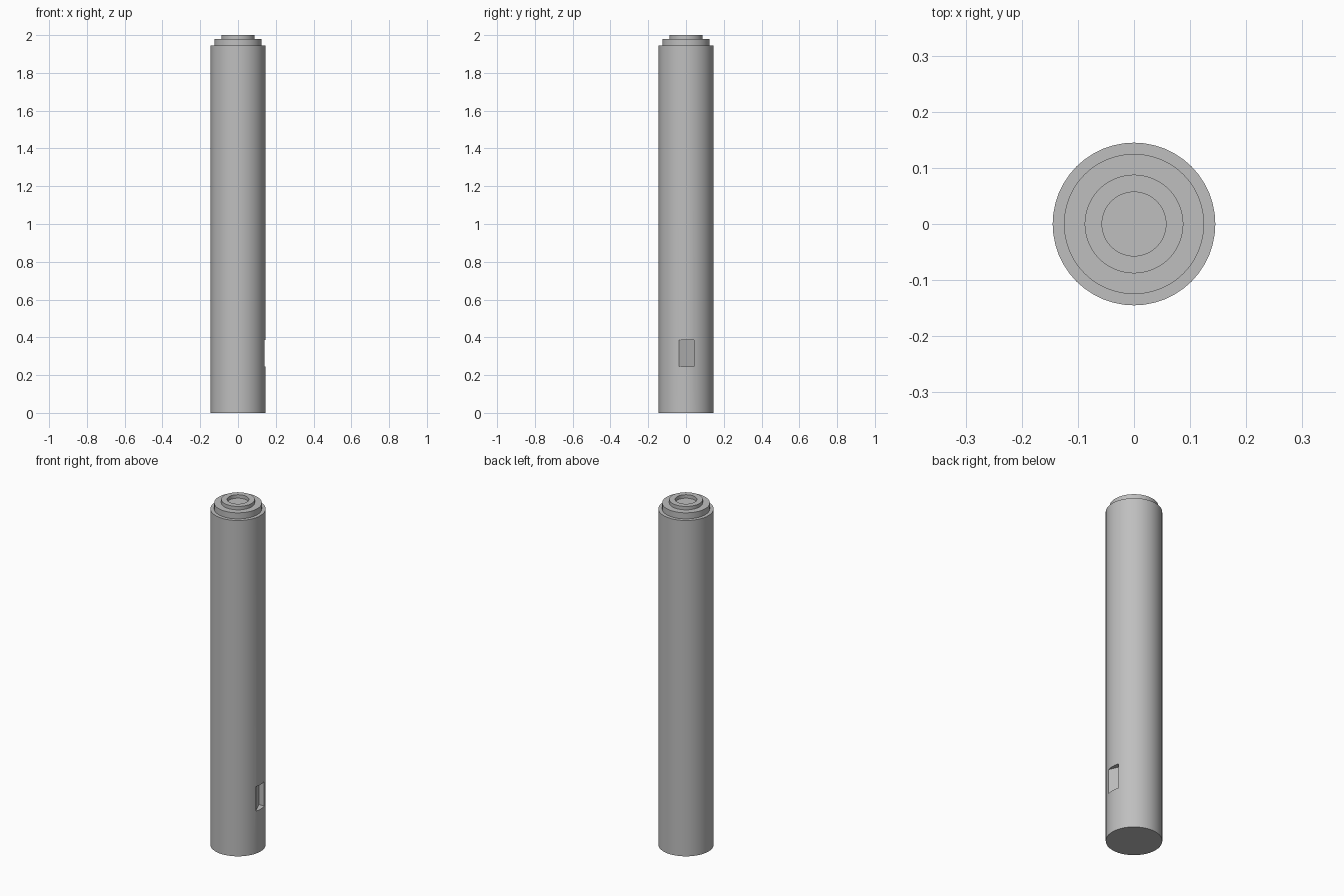
import bpy, bmesh, math

cube = bpy.data.objects.get("Cube")
if cube:
    bpy.data.objects.remove(cube, do_unlink=True)

SEGMENTS = 48

grey = bpy.data.materials.new("satin grey")
grey.use_nodes = True
colour = (0.52, 0.52, 0.52, 1)
grey.diffuse_color = colour
grey.node_tree.nodes["Principled BSDF"].inputs["Base Color"].default_value = colour


def new_object(name, bm):
    bmesh.ops.recalc_face_normals(bm, faces=bm.faces)
    mesh = bpy.data.meshes.new(name)
    bm.to_mesh(mesh)
    bm.free()
    mesh.materials.append(grey)
    obj = bpy.data.objects.new(name, mesh)
    bpy.context.collection.objects.link(obj)
    return obj


def lathe(name, profile):
    """Closed solid of revolution from (radius, height) points."""
    bm = bmesh.new()
    rings = []
    for r, z in profile:
        rings.append([bm.verts.new((r * math.cos(a), r * math.sin(a), z))
                      for a in (math.tau * i / SEGMENTS for i in range(SEGMENTS))])
    for low, high in zip(rings, rings[1:]):
        for i in range(SEGMENTS):
            j = (i + 1) % SEGMENTS
            bm.faces.new((low[i], low[j], high[j], high[i]))
    bm.faces.new(rings[0])
    bm.faces.new(rings[-1])
    return new_object(name, bm)


def prism(name, outline, bottom, top):
    """Upright solid from an (x, y) outline."""
    bm = bmesh.new()
    face = bm.faces.new([bm.verts.new((x, y, bottom)) for x, y in outline])
    out = bmesh.ops.extrude_face_region(bm, geom=[face])
    for v in out["geom"]:
        if isinstance(v, bmesh.types.BMVert):
            v.co.z = top
    return new_object(name, bm)


# Stepped tube with a shallow socket in its top
body = lathe("stepped_tube", [
    (0.145, 0), (0.145, 1.945), (0.125, 1.945), (0.125, 1.98),
    (0.088, 1.98), (0.088, 2.0), (0.057, 2.0), (0.057, 1.98)])

# Slanted pocket low on the left side
cutter = prism("pocket_cutter", [
    (0.142, -0.042), (0.2, -0.042), (0.2, 0.042), (0.105, 0.042)], 0.245, 0.387)
cutter.hide_render = True
cutter.hide_set(True)

cut = body.modifiers.new("pocket", 'BOOLEAN')
cut.operation = 'DIFFERENCE'
cut.solver = 'EXACT'
cut.object = cutter

# Bake the pocket and remove the helper
bpy.context.view_layer.update()
depsgraph = bpy.context.evaluated_depsgraph_get()
body_mesh = bpy.data.meshes.new_from_object(body.evaluated_get(depsgraph))
body.modifiers.clear()
body.data = body_mesh
bpy.data.objects.remove(cutter, do_unlink=True)

# Smooth the round walls, keep the steps crisp
bpy.ops.object.select_all(action='DESELECT')
body.select_set(True)
bpy.context.view_layer.objects.active = body
bpy.ops.object.shade_smooth_by_angle(angle=math.radians(20))
